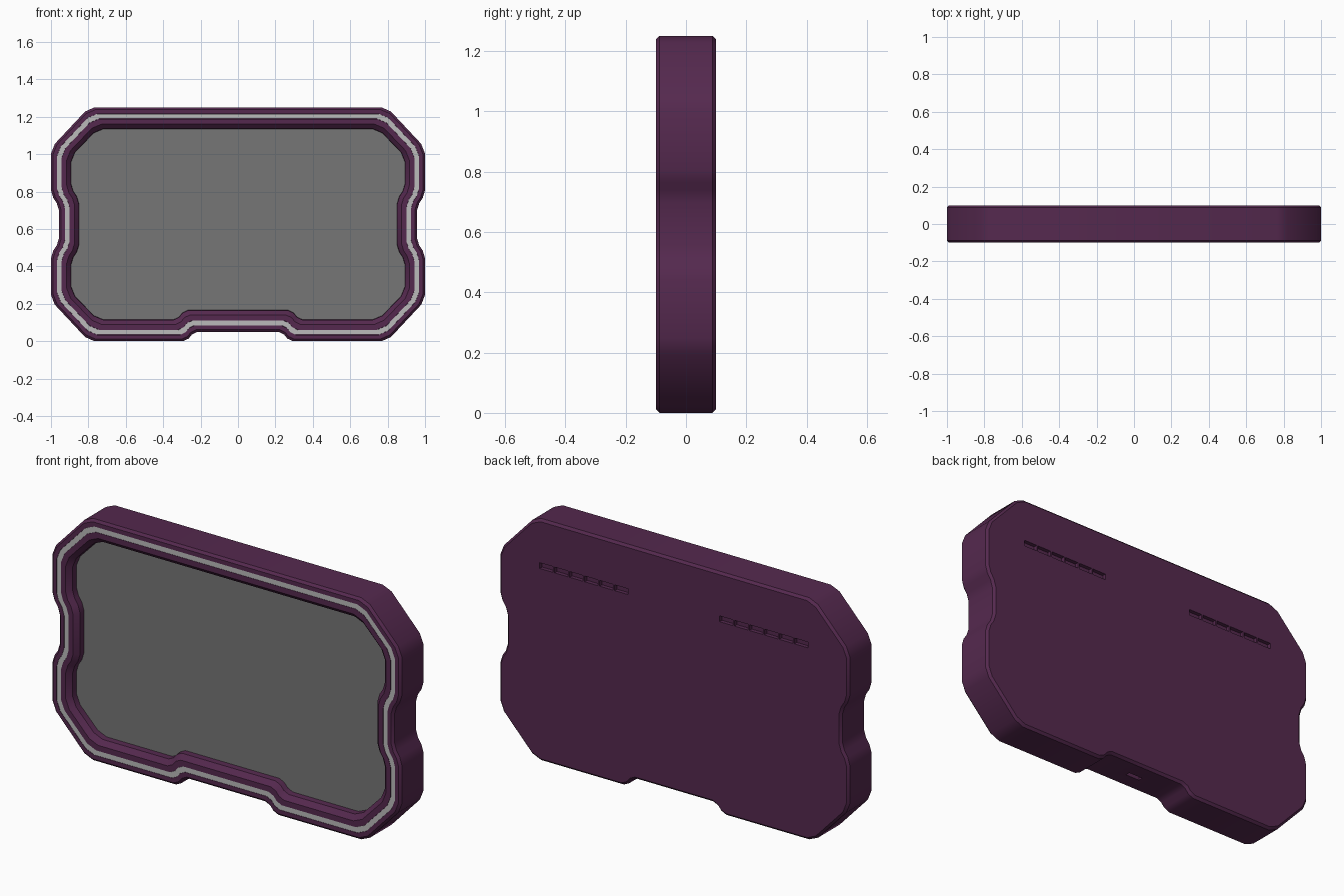
import bpy, bmesh
from mathutils import Vector

if "Cube" in bpy.data.objects:
    bpy.data.objects.remove(bpy.data.objects["Cube"])

# Right half of the sharp silhouette (x, z), bottom to top, then mirrored
HALF = [(.235, .05), (.275, 0), (.797, 0), (1, .217), (1, .465), (.957, .53),
        (.957, .72), (1, .785), (1, 1.033), (.797, 1.25)]
SHARP = [Vector(p) for p in HALF] + [Vector((-x, z)) for x, z in reversed(HALF)]


def outline(d):
    """Silhouette moved inwards by d, with every corner clipped."""
    n = len(SHARP)
    pts = []
    for i, p in enumerate(SHARP):
        e1 = (p - SHARP[i - 1]).normalized()
        e2 = (SHARP[(i + 1) % n] - p).normalized()
        n1, n2 = Vector((-e1.y, e1.x)), Vector((-e2.y, e2.x))
        m = (n1 + n2) * (d / (1 + n1.dot(n2)))
        pts.append(p + Vector((m.x * .93, m.y)))
    out = []
    for i, p in enumerate(pts):
        a, b = pts[i - 1] - p, pts[(i + 1) % n] - p
        c = min(.03, a.length * .28, b.length * .28)
        out += [p + a.normalized() * c, p + b.normalized() * c]
    return out


def material(name, rgb):
    m = bpy.data.materials.new(name)
    m.diffuse_color = (*rgb, 1)
    m.use_nodes = True
    m.node_tree.nodes["Principled BSDF"].inputs["Base Color"].default_value = m.diffuse_color
    return m


def loft(name, profile, mat, closed=False):
    """Skin rings given as (inset, y); cap both ends or close into a ring."""
    bm = bmesh.new()
    rings = [[bm.verts.new((p.x, y, p.y)) for p in outline(d)] for d, y in profile]
    pairs = list(zip(rings, rings[1:]))
    if closed:
        pairs.append((rings[-1], rings[0]))
    else:
        bm.faces.new(rings[0])
        bm.faces.new(rings[-1])
    for a, b in pairs:
        for i in range(len(a)):
            j = (i + 1) % len(a)
            bm.faces.new((a[i], a[j], b[j], b[i]))
    bmesh.ops.recalc_face_normals(bm, faces=bm.faces)
    me = bpy.data.meshes.new(name)
    bm.to_mesh(me)
    bm.free()
    ob = bpy.data.objects.new(name, me)
    bpy.context.collection.objects.link(ob)
    me.materials.append(mat)
    bpy.ops.object.select_all(action='DESELECT')
    bpy.context.view_layer.objects.active = ob
    ob.select_set(True)
    bpy.ops.object.shade_smooth_by_angle(angle=.5)
    return ob


purple = material("purple_shell", (.09, .022, .077))
light = material("light_strip", (.5, .5, .5))
glass = material("grey_screen", (.18, .18, .18))

# Shell: back, chamfered side wall, front rim with groove, sloped lip, pocket
shell = loft("shell", [(.012, .1), (0, .088), (0, -.088), (.012, -.1), (.034, -.1),
                       (.034, -.09), (.061, -.09), (.061, -.1), (.09, -.1),
                       (.114, -.076), (.116, -.03)], purple)

# Light strip lying in the front groove
loft("light_strip", [(.0345, -.088), (.0345, -.099), (.0605, -.099), (.0605, -.088)],
     light, closed=True)

# Screen plate in the pocket
loft("screen", [(.1155, -.031), (.1155, -.045)], glass)

# Cutters: two rows of rear vent cells and the port under the bottom recess
bm = bmesh.new()


def box(center, size):
    verts = bmesh.ops.create_cube(bm, size=1)['verts']
    bmesh.ops.scale(bm, vec=size, verts=verts)
    bmesh.ops.translate(bm, vec=center, verts=verts)


for side in (-1, 1):
    for k in range(6):
        box((side * (.30 + k * .0857), .1, 1.01), (.077, .04, .03))
box((0, 0, .05), (.08, .024, .04))
me = bpy.data.meshes.new("vent_cutter")
bm.to_mesh(me)
bm.free()
me.materials.append(purple)
cutter = bpy.data.objects.new("vent_cutter", me)
bpy.context.collection.objects.link(cutter)
cutter.hide_render = True
cutter.display_type = 'WIRE'
cut = shell.modifiers.new("vents", 'BOOLEAN')
cut.operation = 'DIFFERENCE'
cut.solver = 'EXACT'
cut.object = cutter
